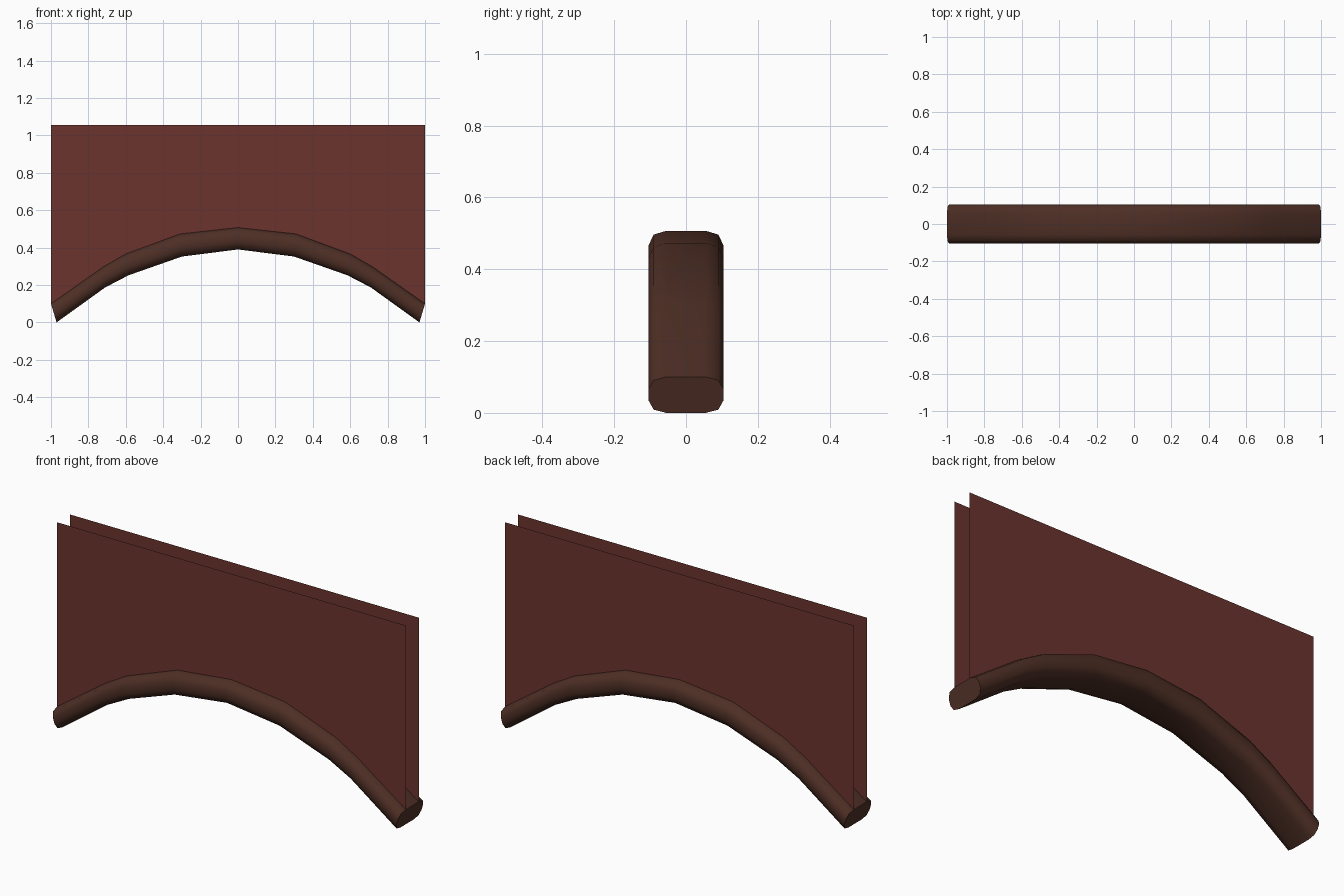
import bpy, bmesh

if "Cube" in bpy.data.objects:
    bpy.data.objects.remove(bpy.data.objects["Cube"])


def material(name, rgb):
    m = bpy.data.materials.new(name)
    m.diffuse_color = (*rgb, 1)
    m.use_nodes = True
    m.node_tree.nodes["Principled BSDF"].inputs["Base Color"].default_value = m.diffuse_color
    return m


def make(name, bm, mat):
    mesh = bpy.data.meshes.new(name)
    bm.to_mesh(mesh)
    bm.free()
    mesh.materials.append(mat)
    ob = bpy.data.objects.new(name, mesh)
    bpy.context.collection.objects.link(ob)
    return ob


brown = material("dark brown wood", (0.075, 0.028, 0.018))
red = material("brick red", (0.15, 0.034, 0.027))

# Half arch stations: outer (x, z) and inner (x, z), mirrored to both sides
half = [((1.0, .10), (.97, 0)), ((.72, .297), (.71, .187)),
        ((.60, .366), (.585, .252)), ((.31, .473), (.30, .352)),
        ((0, .507), (0, .39))]
arch = [((-a, b), (-c, d)) for (a, b), (c, d) in half] + half[-2::-1]

# Rounded cross-section: y and fraction from inner (0) to outer (1)
quarter = [(.055, 1), (.09, .91), (.104, .66)]
right = quarter + [(y, 1 - t) for y, t in reversed(quarter)]
section = right + [(-y, t) for y, t in reversed(right)]

# Arched beam
bm = bmesh.new()
rings = []
for (ox, oz), (ix, iz) in arch:
    rings.append([bm.verts.new((ix + (ox - ix) * t, y, iz + (oz - iz) * t))
                  for y, t in section])
n = len(section)
for a, b in zip(rings, rings[1:]):
    for i in range(n):
        j = (i + 1) % n
        bm.faces.new((a[i], a[j], b[j], b[i]))
bm.faces.new(rings[0])
bm.faces.new(rings[-1])
bmesh.ops.recalc_face_normals(bm, faces=bm.faces)
beam = make("arched_beam", bm, brown)
bpy.context.view_layer.objects.active = beam
beam.select_set(True)
bpy.ops.object.shade_smooth_by_angle(angle=0.87)

# Thin wall sheets standing on the beam, front and back
for name, y in (("front_wall", -.053), ("back_wall", .053)):
    bm = bmesh.new()
    low = [bm.verts.new((x, y, z)) for (x, z), _ in arch]
    high = [bm.verts.new((x, y, 1.055)) for (x, z), _ in arch]
    for i in range(len(arch) - 1):
        f = bm.faces.new((low[i], low[i + 1], high[i + 1], high[i]))
        if y > 0:
            f.normal_flip()
    make(name, bm, red)
